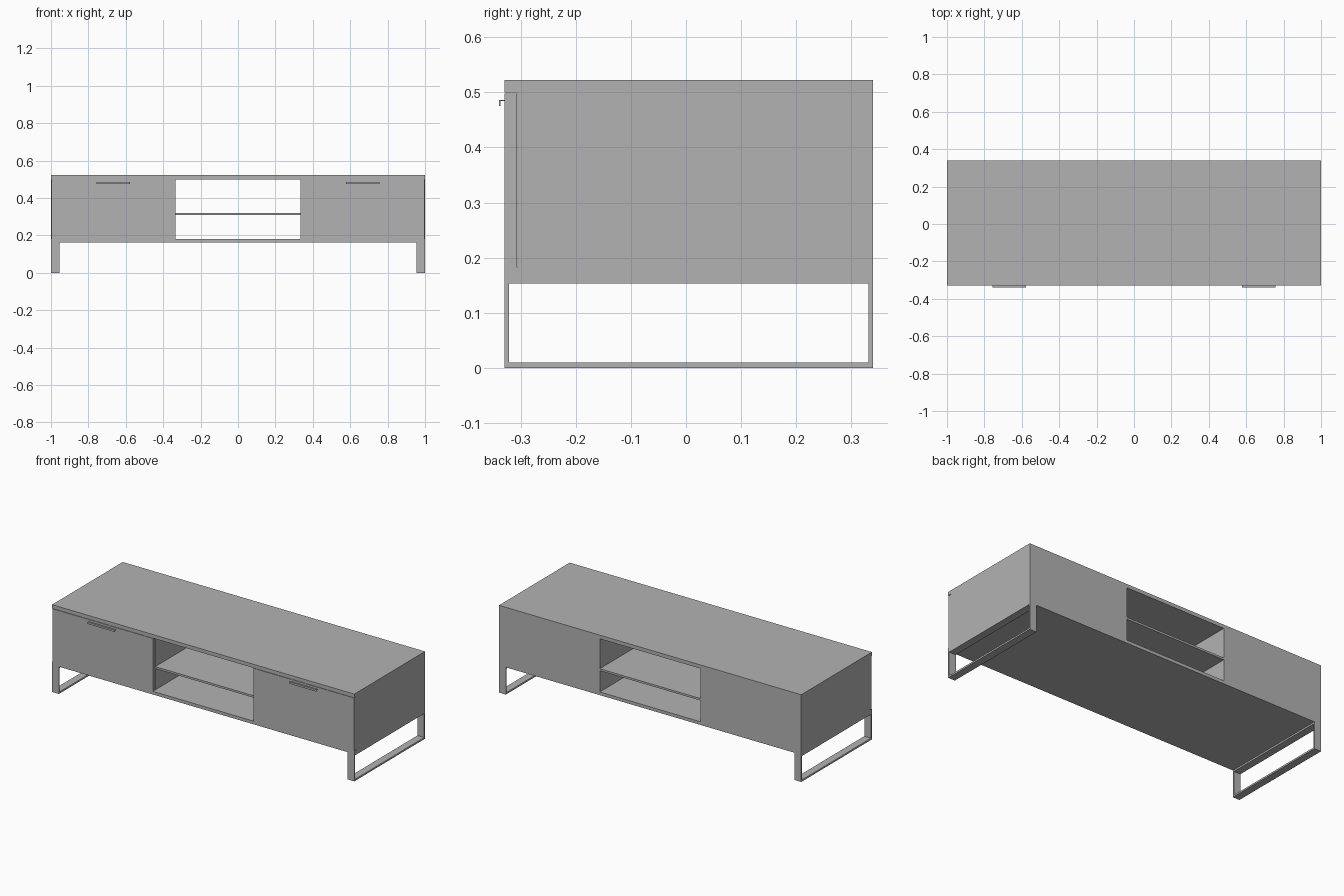
import bpy
import bmesh
from mathutils import Vector

default = bpy.data.objects.get("Cube")
if default:
    bpy.data.objects.remove(default, do_unlink=True)

GREY = (0.45, 0.45, 0.45, 1)
grey = bpy.data.materials.new("matte_grey")
grey.use_nodes = True
grey.diffuse_color = GREY
grey.node_tree.nodes["Principled BSDF"].inputs["Base Color"].default_value = GREY

# Overall extents
FRONT, BACK = -0.329, 0.339
BASE, TOP = 0.163, 0.522
PANEL = 0.022            # carcass panel thickness
FLOOR, CEIL = 0.182, 0.50
CASE_FRONT = FRONT + 0.023   # plane behind the doors
BAY = 0.333              # half width of the open middle bay


def make_boxes(name, boxes):
    """One object from boxes given as (x0, x1), (y0, y1), (z0, z1)."""
    bm = bmesh.new()
    for spans in boxes:
        lo = Vector([s[0] for s in spans])
        hi = Vector([s[1] for s in spans])
        for v in bmesh.ops.create_cube(bm, size=1)["verts"]:
            v.co = (lo + hi) / 2 + v.co * (hi - lo)
    mesh = bpy.data.meshes.new(name)
    bm.to_mesh(mesh)
    bm.free()
    mesh.materials.append(grey)
    obj = bpy.data.objects.new(name, mesh)
    bpy.context.collection.objects.link(obj)
    return obj


def make_pair(name, boxes):
    """Left part on +x and its mirror image on -x."""
    make_boxes("left_" + name, boxes)
    make_boxes("right_" + name, [((-x[1], -x[0]), y, z) for x, y, z in boxes])


# Carcass
make_boxes("top_panel", [((-1, 1), (FRONT, BACK), (CEIL, TOP))])
make_boxes("bottom_panel", [((-1, 1), (FRONT, BACK), (BASE, FLOOR))])
inside = (FLOOR, CEIL)
case_depth = (CASE_FRONT, BACK)
make_pair("side_panel", [((1 - PANEL, 1), case_depth, inside)])
make_pair("divider", [((BAY, BAY + PANEL), case_depth, inside)])
make_pair("back_panel", [((BAY + PANEL, 1 - PANEL), (BACK - PANEL, BACK), inside)])

# Shelf in the open bay
make_boxes("shelf", [((-BAY, BAY), case_depth, (0.309, 0.321))])

# Doors, with a hairline gap under the top
make_pair("door", [((BAY, 0.998), (FRONT, CASE_FRONT - 0.001), (FLOOR, CEIL - 0.002))])

# Angled lip handles
lip = 0.002
make_pair("handle", [
    ((0.577, 0.757), (-0.339, FRONT), (0.484, 0.486)),
    ((0.577, 0.757), (-0.339, -0.339 + lip), (0.475, 0.484)),
])

# Flat bar loop legs
bar_x = (0.955, 1)
bar = 0.008
make_pair("leg_frame", [
    (bar_x, (FRONT, BACK), (0, 0.01)),
    (bar_x, (FRONT, BACK), (0.153, BASE)),
    (bar_x, (FRONT, FRONT + bar), (0.01, 0.153)),
    (bar_x, (BACK - bar, BACK), (0.01, 0.153)),
])
